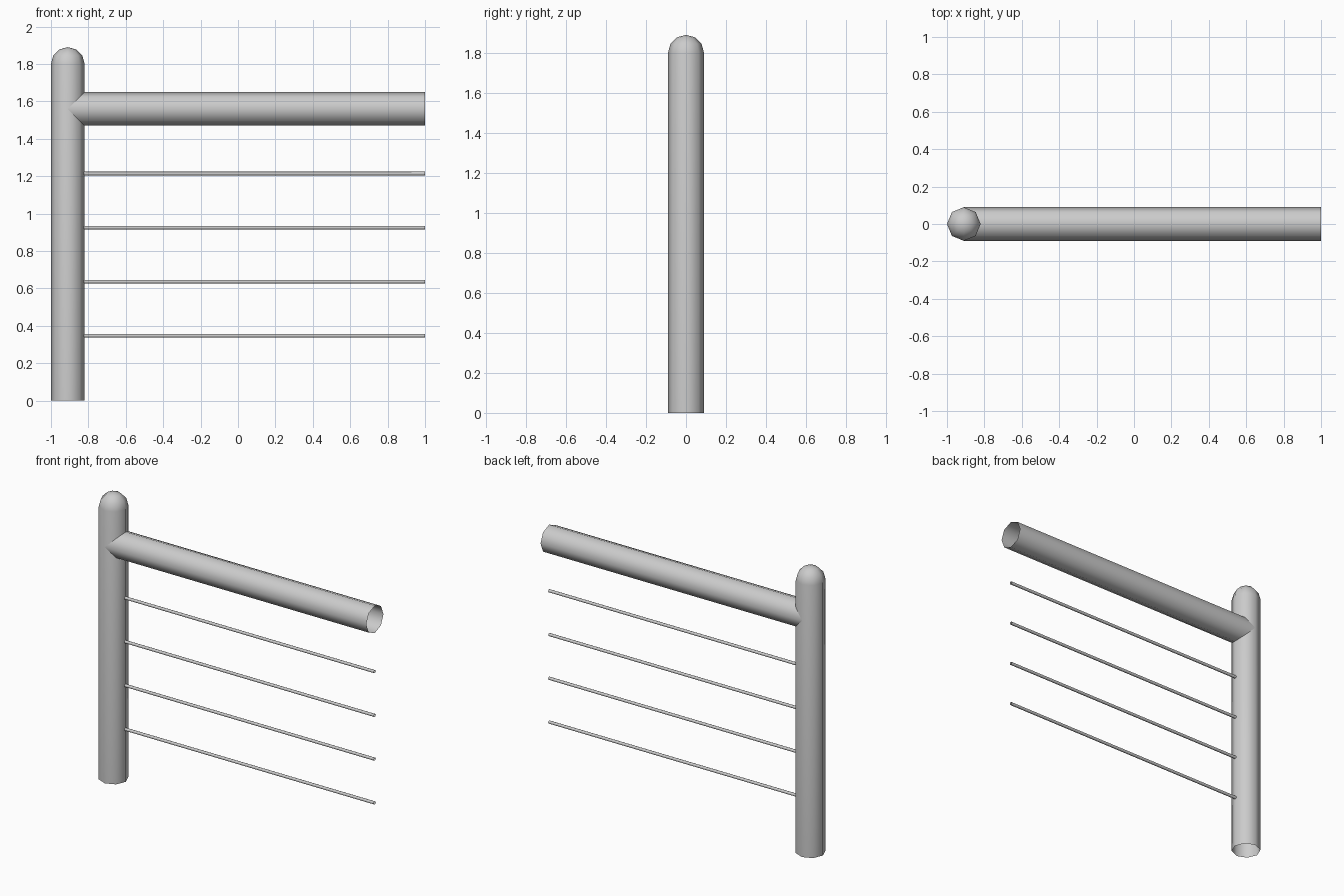
import bpy, bmesh
from math import sin, cos, pi, radians
from mathutils import Vector

if "Cube" in bpy.data.objects:
    bpy.data.objects.remove(bpy.data.objects["Cube"])

SIDES = 8


def lathe(name, rings, origin, along_x=False, tip=None, sides=SIDES):
    """Open tube through (distance, radius) rings, optionally closed to a tip."""
    bm = bmesh.new()

    def point(d, r, a):
        u, v = r * cos(a), r * sin(a)
        return Vector(origin) + (Vector((d, u, v)) if along_x else Vector((u, v, d)))

    loops = [[bm.verts.new(point(d, r, 2 * pi * i / sides)) for i in range(sides)]
             for d, r in rings]
    for lo, hi in zip(loops, loops[1:]):
        for i in range(sides):
            j = (i + 1) % sides
            bm.faces.new((lo[i], lo[j], hi[j], hi[i]))
    if tip is not None:
        top = bm.verts.new(point(tip, 0, 0))
        for i in range(sides):
            bm.faces.new((loops[-1][i], loops[-1][(i + 1) % sides], top))
    mesh = bpy.data.meshes.new(name)
    bm.to_mesh(mesh)
    bm.free()
    ob = bpy.data.objects.new(name, mesh)
    bpy.context.collection.objects.link(ob)
    bpy.context.view_layer.objects.active = ob
    ob.select_set(True)
    bpy.ops.object.shade_smooth_by_angle(angle=radians(60))
    ob.select_set(False)
    return ob


R, POST_X = 0.09, -0.91

# Upright post with domed top, open underneath
dome = [(1.80 + R * sin(a), R * cos(a)) for a in (0, pi / 6, pi / 3)]
lathe("post", [(0, R)] + dome, (POST_X, 0, 0), tip=1.80 + R)

# Thick hollow handrail
lathe("handrail", [(0, R), (1 - POST_X, R)], (POST_X, 0, 1.56), along_x=True)

# Four thin wires below the handrail
for i in range(4):
    lathe(f"wire_{i + 1}", [(0, 0.01), (1 - POST_X, 0.01)],
          (POST_X, 0, 0.347 + 0.289 * i), along_x=True)
